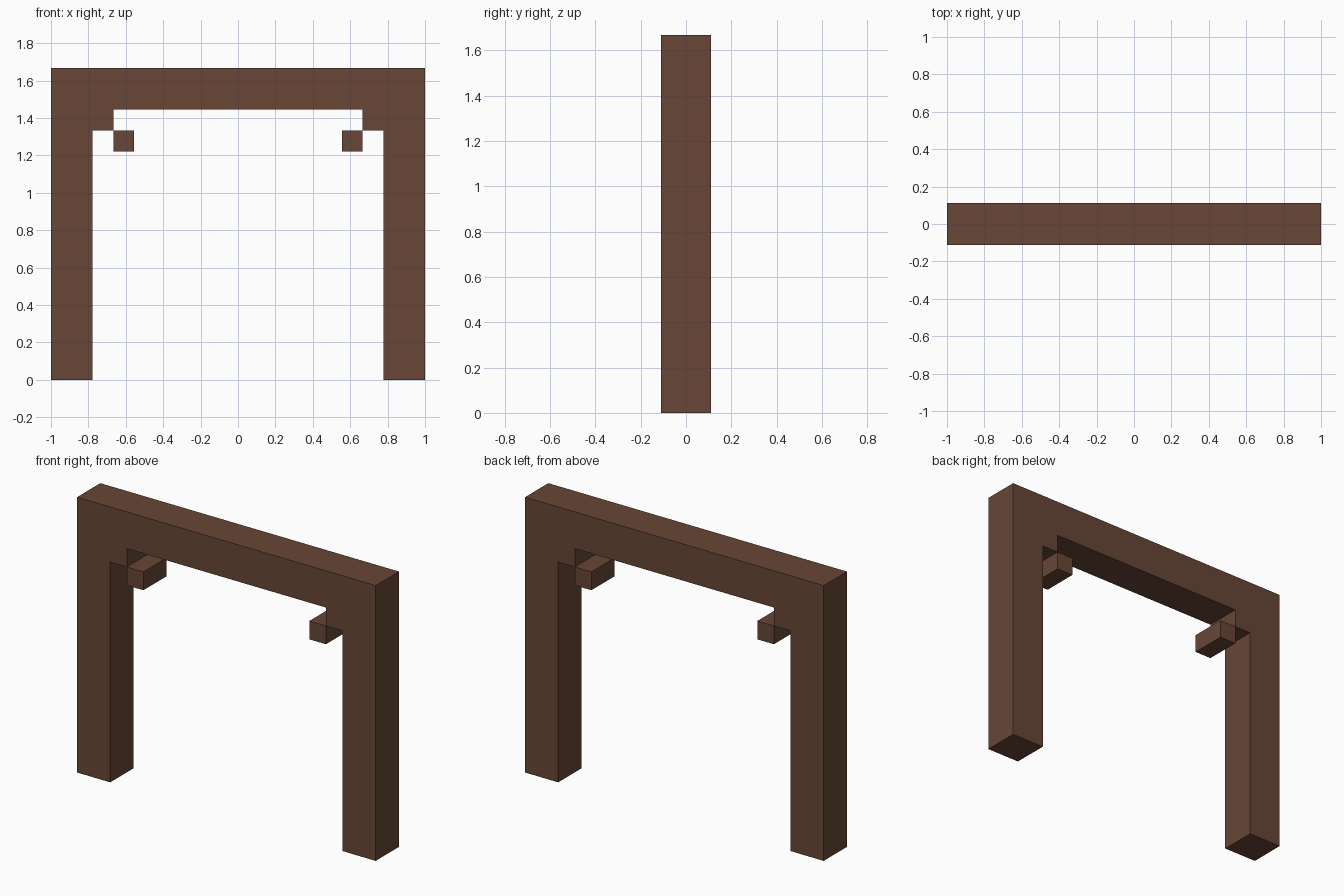
import bpy
import bmesh

U = 1 / 9          # module: every size is a whole number of these
HALF_DEPTH = U     # the frame is two modules deep

cube = bpy.data.objects.get("Cube")
if cube:
    bpy.data.objects.remove(cube, do_unlink=True)

wood = bpy.data.materials.new("dark_brown_wood")
wood.use_nodes = True
colour = (0.136, 0.062, 0.037, 1)
wood.diffuse_color = colour
bsdf = wood.node_tree.nodes["Principled BSDF"]
bsdf.inputs["Base Color"].default_value = colour
bsdf.inputs["Roughness"].default_value = 0.9


def extrude_profile(name, outline):
    """Extrude an (x, z) outline, given in modules, through the depth."""
    bm = bmesh.new()
    front = bm.faces.new([bm.verts.new((x * U, -HALF_DEPTH, z * U)) for x, z in outline])
    result = bmesh.ops.extrude_face_region(bm, geom=[front])
    moved = [v for v in result["geom"] if isinstance(v, bmesh.types.BMVert)]
    bmesh.ops.translate(bm, verts=moved, vec=(0, 2 * HALF_DEPTH, 0))
    bmesh.ops.recalc_face_normals(bm, faces=bm.faces)
    mesh = bpy.data.meshes.new(name)
    bm.to_mesh(mesh)
    bm.free()
    mesh.materials.append(wood)
    obj = bpy.data.objects.new(name, mesh)
    bpy.context.collection.objects.link(obj)
    return obj


# Gate frame: posts, stepped corners and lintel as one mirrored outline
left_half = [(9, 15), (9, 0), (7, 0), (7, 12), (6, 12), (6, 13)]
right_half = [(-x, z) for x, z in reversed(left_half)]
extrude_profile("gate_frame", left_half + right_half)

# Small brace blocks touching the stepped corners edge to edge
for side, sign in (("left", 1), ("right", -1)):
    block = [(sign * 5, 11), (sign * 6, 11), (sign * 6, 12), (sign * 5, 12)]
    extrude_profile(side + "_brace_block", block)
